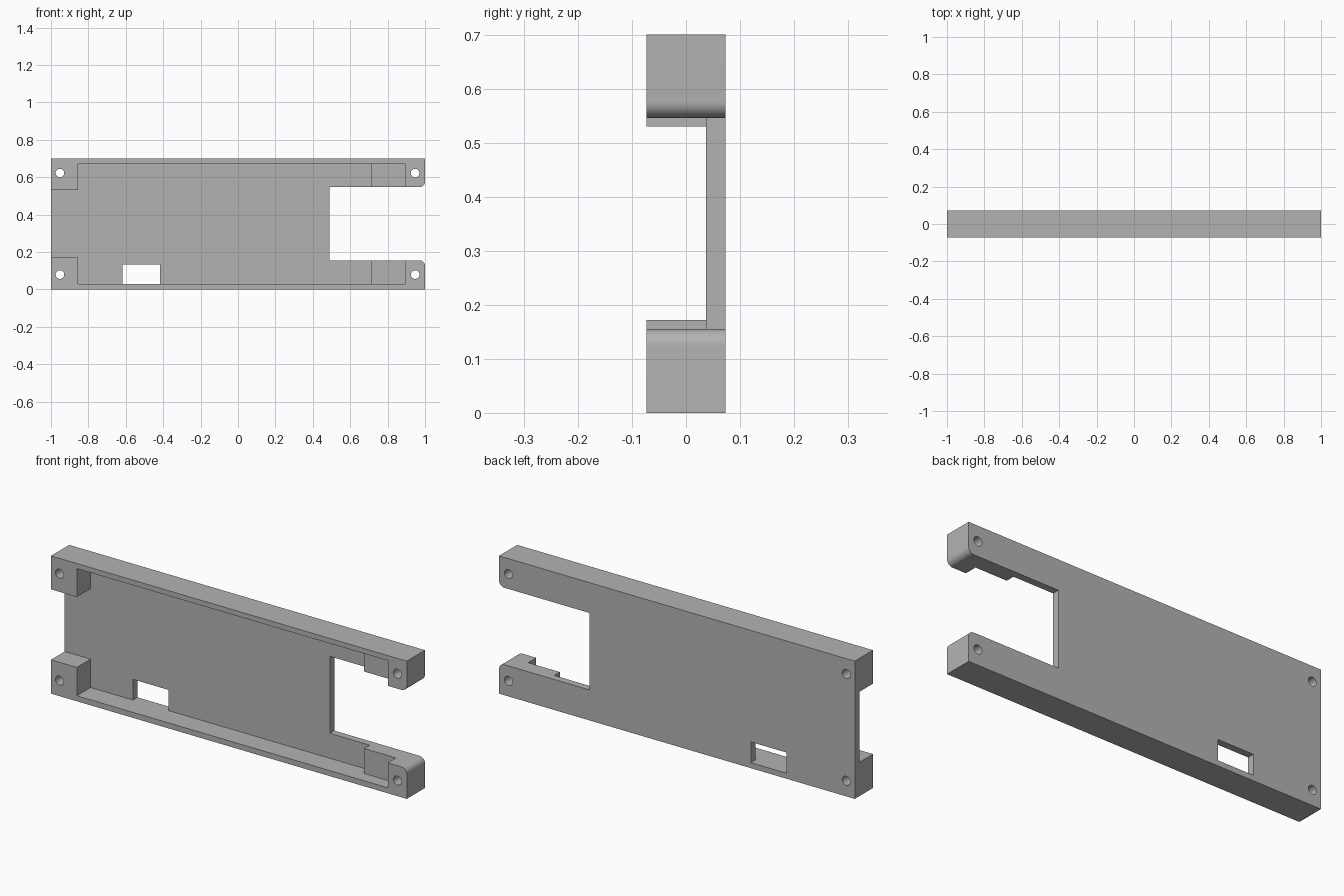
import bpy, bmesh, math

if "Cube" in bpy.data.objects:
    bpy.data.objects.remove(bpy.data.objects["Cube"])

FRONT, BACK = -0.073, 0.073
FLOOR, STEP = 0.037, -0.008      # depths of the pocket and of the shallow ledges
HEIGHT, ARM_LOW, ARM_HIGH = 0.7, 0.155, 0.546

grey = bpy.data.materials.new("plain grey")
grey.use_nodes = True
colour = (0.45, 0.45, 0.45, 1)
grey.diffuse_color = colour
grey.node_tree.nodes["Principled BSDF"].inputs["Base Color"].default_value = colour


def prism(name, outline, y0, y1):
    """Extrude an x-z outline from y0 to y1."""
    bm = bmesh.new()
    face = bm.faces.new([bm.verts.new((x, y0, z)) for x, z in outline])
    side = bmesh.ops.extrude_face_region(bm, geom=[face])["geom"]
    moved = [v for v in side if isinstance(v, bmesh.types.BMVert)]
    bmesh.ops.translate(bm, verts=moved, vec=(0, y1 - y0, 0))
    bmesh.ops.recalc_face_normals(bm, faces=bm.faces)
    mesh = bpy.data.meshes.new(name)
    bm.to_mesh(mesh)
    bm.free()
    mesh.materials.append(grey)
    obj = bpy.data.objects.new(name, mesh)
    bpy.context.collection.objects.link(obj)
    return obj


def rect(x0, x1, z0, z1):
    return [(x0, z0), (x1, z0), (x1, z1), (x0, z1)]


def arc(cx, cz, r, start, end, steps):
    angles = [math.radians(start + (end - start) * i / steps) for i in range(steps + 1)]
    return [(cx + r * math.cos(a), cz + r * math.sin(a)) for a in angles]


# Tray body: a slab with a fork at one end, arm tips rounded on the inside
R = 0.03
outline = [(-1, 0), (1, 0)]
outline += arc(1 - R, ARM_LOW - R, R, 0, 90, 10)
outline += [(0.49, ARM_LOW), (0.49, ARM_HIGH)]
outline += arc(1 - R, ARM_HIGH + R, R, -90, 0, 10)
outline += [(1, HEIGHT), (-1, HEIGHT)]
tray = prism("tray_body", outline, FRONT, BACK)

# Cutters: deep pocket, shallow ledges, end opening, window, screw holes
cutters = [
    prism("pocket_cutter", rect(-0.855, 0.715, 0.028, 0.674), -0.2, FLOOR),
    prism("ledge_cutter", rect(0.6, 0.893, 0.028, 0.674), -0.2, STEP),
    prism("end_opening_cutter", rect(-1.1, -0.8, 0.172, 0.53), -0.2, FLOOR),
    prism("window_cutter", rect(-0.617, -0.416, 0.028, 0.133), -0.2, 0.2),
]
for x in (-0.952, 0.947):
    for z in (0.079, 0.622):
        cutters.append(prism("screw_hole_cutter", arc(x, z, 0.023, 0, 345, 23), -0.2, 0.2))

bpy.context.view_layer.objects.active = tray
for cutter in cutters:
    cutter.hide_render = True
    cut = tray.modifiers.new(cutter.name, "BOOLEAN")
    cut.operation = "DIFFERENCE"
    cut.solver = "EXACT"
    cut.object = cutter
    bpy.ops.object.modifier_apply(modifier=cut.name)
    bpy.data.objects.remove(cutter)

# Smooth the rounded tips and holes, keep other edges sharp
bpy.ops.object.select_all(action="DESELECT")
tray.select_set(True)
bpy.ops.object.shade_smooth_by_angle(angle=math.radians(30))
